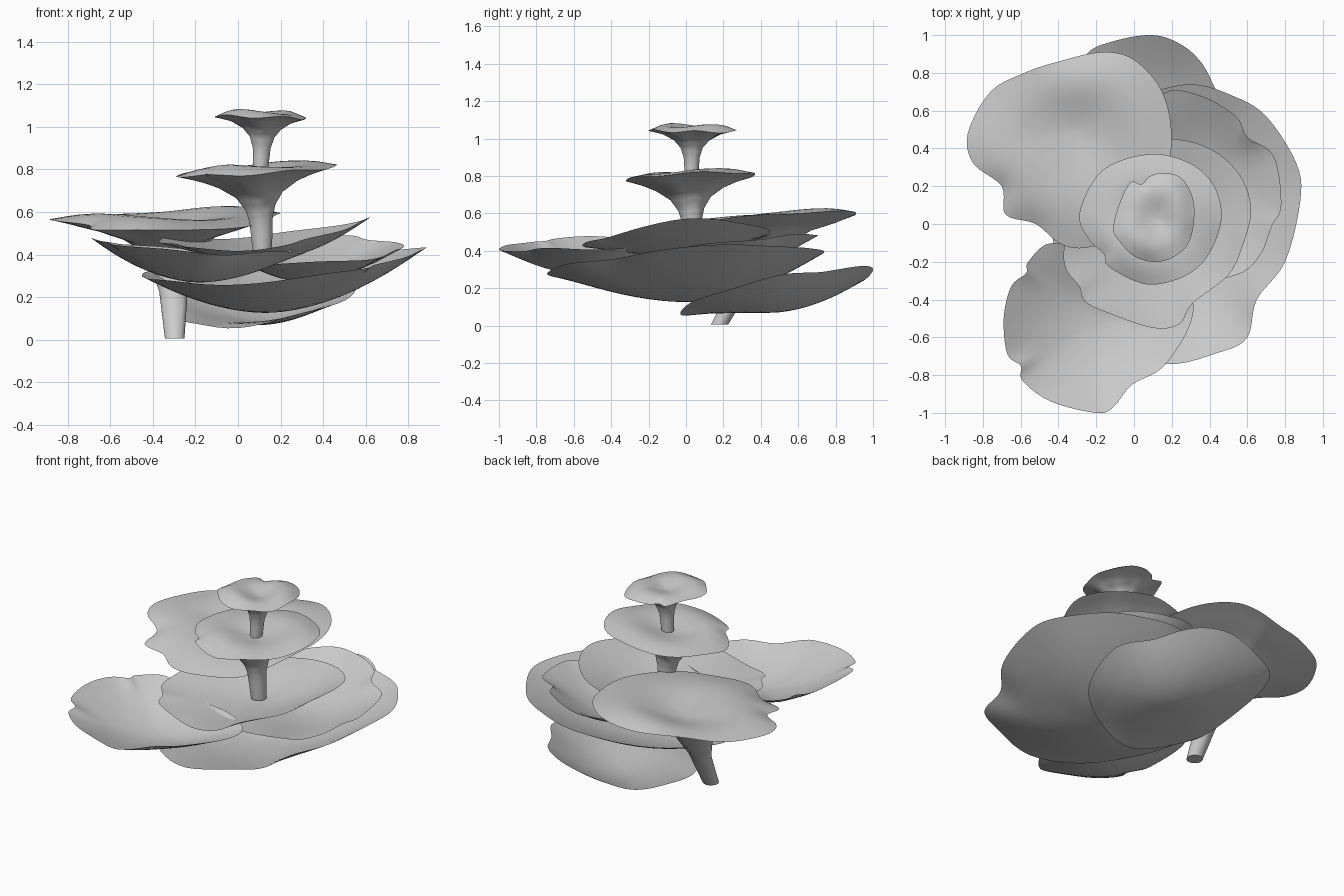
import bpy, bmesh, math
from mathutils import Vector

cube = bpy.data.objects.get("Cube")
if cube:
    bpy.data.objects.remove(cube, do_unlink=True)

# One plain grey for the whole cluster
grey = bpy.data.materials.new("fungus_grey")
grey.use_nodes = True
colour = (0.6, 0.6, 0.6, 1)
grey.diffuse_color = colour
grey.node_tree.nodes["Principled BSDF"].inputs["Base Color"].default_value = colour

TOP_RINGS = 10
STEPS = 5
BLUR = 6


def smooth_loop(points):
    """Closed spline through the outline points."""
    pts = [Vector(p) for p in points]
    count = len(pts)
    loop = []
    for i in range(count):
        a, b, c, d = (pts[(i + k - 1) % count] for k in range(4))
        for s in range(STEPS):
            t = s / STEPS
            loop.append(0.5 * (2 * b + (c - a) * t + (2 * a - 5 * b + 4 * c - d) * t**2
                               + (3 * b - a - 3 * c + d) * t**3))
    return loop


def soften(loop):
    """Average each point with its neighbours, so notches fade towards the hub."""
    n = len(loop)
    span = range(-BLUR, BLUR + 1)
    return [sum((loop[(i + k) % n] for k in span), Vector((0, 0, 0))) / len(span)
            for i in range(n)]


def cap(name, outline, hub, level, tilt, saddle=0.0, wave=0.006, bulge=0.0, power=1.8,
        foot=None, profile=None, thickness=0.016):
    """Wavy dish around a hub; a foot and profile turn its underside into a stem."""
    hub = Vector(hub)
    rim = []
    for p in smooth_loop(outline):
        out = p - hub.xy
        angle = math.atan2(out.y, out.x)
        z = (level + out.x * tilt[0] + out.y * tilt[1] + saddle * math.cos(2 * angle)
             + wave * math.sin(5 * angle + hub.x * 9))
        rim.append(Vector((p.x, p.y, z)))
    soft = soften(rim)
    n = len(rim)

    def top_ring(t):
        ring = []
        for r, s in zip(rim, soft):
            edge = s.lerp(r, t**5)
            p = hub.lerp(edge, t)
            fold = 0.75 + 0.25 * math.sin(2 * math.atan2(s.y - hub.y, s.x - hub.x))
            p.z = hub.z + (edge.z - hub.z) * t**power + bulge * fold * math.sin(math.pi * t**1.5)
            ring.append(p)
        return ring

    rings = [top_ring(i / TOP_RINGS) for i in range(1, TOP_RINGS + 1)]
    if foot:
        # Trumpet underside flowing down into a round stem
        foot = Vector(foot)
        mean = sum((r.xy - hub.xy).length for r in rim) / n
        fine = []
        for (f0, g0), (f1, g1) in zip(profile, profile[1:]):
            fine += [(f0 + (f1 - f0) * k / 3, g0 + (g1 - g0) * k / 3) for k in range(3)]
        for f, g in fine[1:] + [profile[-1]]:
            centre = foot.lerp(hub, g)
            ring = []
            for r, s in zip(rim, soft):
                out = s.lerp(r, f**5).xy - hub.xy
                out = (out.normalized() * mean).lerp(out, f) * f
                ring.append(Vector((centre.x + out.x, centre.y + out.y,
                                    foot.z + (r.z - foot.z) * g)))
            rings.append(ring)
        bottom = foot
    else:
        # Thin shell following the upper surface
        for i in range(TOP_RINGS - 1, 0, -1):
            t = i / TOP_RINGS
            drop = Vector((0, 0, thickness * (1 - t**4)))
            rings.append([p - drop for p in top_ring(t)])
        bottom = hub - Vector((0, 0, thickness))

    bm = bmesh.new()
    loops = [[bm.verts.new(p) for p in ring] for ring in rings]
    first, last = bm.verts.new(hub), bm.verts.new(bottom)
    for i in range(n):
        j = (i + 1) % n
        bm.faces.new((first, loops[0][i], loops[0][j]))
        for a, b in zip(loops, loops[1:]):
            bm.faces.new((a[i], b[i], b[j], a[j]))
        bm.faces.new((last, loops[-1][j], loops[-1][i]))
    bmesh.ops.recalc_face_normals(bm, faces=bm.faces)
    mesh = bpy.data.meshes.new(name)
    bm.to_mesh(mesh)
    bm.free()
    mesh.materials.append(grey)
    obj = bpy.data.objects.new(name, mesh)
    bpy.context.collection.objects.link(obj)
    return obj


caps = []

# Small cap at the very top
caps.append(cap(
    "crown_cap",
    [(-.11, -.03), (-.07, -.1), (0, -.17), (.1, -.2), (.2, -.18), (.29, -.1), (.32, .05),
     (.3, .17), (.24, .25), (.15, .27), (.08, .25), (.04, .21), (-.02, .22), (-.08, .1)],
    hub=(.12, .03, 1.04), level=1.043, tilt=(-.03, -.01), bulge=.038,
    foot=(.105, .03, .78),
    profile=[(1, 1), (.7, .93), (.43, .81), (.27, .66), (.19, .46), (.155, 0)]))

# Trumpet cap below it
caps.append(cap(
    "trumpet_cap",
    [(-.29, .05), (-.24, -.08), (-.16, -.16), (-.14, -.22), (0, -.3), (.12, -.32), (.28, -.27),
     (.39, -.17), (.46, 0), (.45, .14), (.39, .25), (.28, .33), (.12, .37), (-.06, .34), (-.2, .25)],
    hub=(.1, .02, .785), level=.793, tilt=(.06, .04), bulge=.042,
    foot=(.115, .04, .4),
    profile=[(1, 1), (.75, .93), (.55, .86), (.32, .73), (.2, .57), (.155, .42), (.125, 0)]))

# Large cap at the back with a leaning stem that reaches the ground
caps.append(cap(
    "rear_stemmed_cap",
    [(.2, .45), (.15, .7), (0, .87), (-.17, .91), (-.4, .86), (-.58, .8), (-.76, .7), (-.88, .48),
     (-.85, .32), (-.7, .2), (-.68, .05), (-.52, 0), (-.38, -.11), (-.22, -.12), (.04, -.02), (.15, .2)],
    hub=(-.31, .48, .535), level=.57, tilt=(.03, .08), saddle=.012, bulge=.055,
    foot=(-.297, .18, .005),
    profile=[(1, 1), (.8, .94), (.5, .87), (.25, .72), (.13, .4), (.088, 0)]))

# Shelf directly beneath the trumpet stem
caps.append(cap(
    "upper_shelf",
    [(-.37, -.12), (-.36, -.24), (-.29, -.33), (-.26, -.41), (-.14, -.47), (.1, -.55), (.24, -.53),
     (.31, -.42), (.5, -.27), (.58, -.1), (.62, .08), (.56, .26), (.4, .4), (.17, .45),
     (-.12, .38), (-.32, .14)],
    hub=(.12, -.03, .39), level=.49, tilt=(.09, .06), saddle=.03))

# Shelf reaching out to the front
caps.append(cap(
    "front_shelf",
    [(-.43, -.1), (-.56, -.2), (-.57, -.26), (-.65, -.33), (-.69, -.5), (-.67, -.69), (-.6, -.75),
     (-.59, -.83), (-.44, -.94), (-.2, -1), (-.11, -.97), (-.01, -.85), (.15, -.76), (.29, -.55),
     (.3, -.38), (.12, -.26), (-.15, -.18)],
    hub=(-.18, -.52, .285), level=.427, tilt=(-.06, .01), saddle=.015))

# Inner shelf on the side
caps.append(cap(
    "inner_side_shelf",
    [(.15, .69), (.35, .68), (.54, .57), (.6, .46), (.74, .36), (.78, .1), (.73, -.01), (.67, -.16),
     (.54, -.27), (.2, -.3), (-.08, 0), (-.05, .45)],
    hub=(.3, .2, .29), level=.425, tilt=(.04, .13)))

# Broad lower bowl spanning the side
caps.append(cap(
    "broad_side_shelf",
    [(.15, -.74), (.45, -.68), (.6, -.6), (.65, -.4), (.8, -.2), (.88, .12), (.86, .32), (.7, .57),
     (.52, .68), (.3, .74), (.05, .68), (-.2, .55), (-.4, .35), (-.45, .15), (-.43, -.08),
     (-.35, -.33), (-.15, -.58)],
    hub=(.13, 0, .142), level=.336, tilt=(.09, .068), saddle=.014))

# Lowest shelf at the back
caps.append(cap(
    "rear_low_shelf",
    [(-.25, .9), (-.1, .97), (.1, 1), (.25, .95), (.36, .85), (.44, .7), (.56, .5), (.5, .2),
     (.28, .02), (0, -.02), (-.22, .2), (-.28, .45), (-.3, .72)],
    hub=(.1, .45, .085), level=.18, tilt=(.16, .22)))

# Smooth surfaces with crisp rims
bpy.ops.object.select_all(action='DESELECT')
for obj in caps:
    obj.select_set(True)
bpy.context.view_layer.objects.active = caps[0]
bpy.ops.object.shade_smooth_by_angle(angle=math.radians(50))
